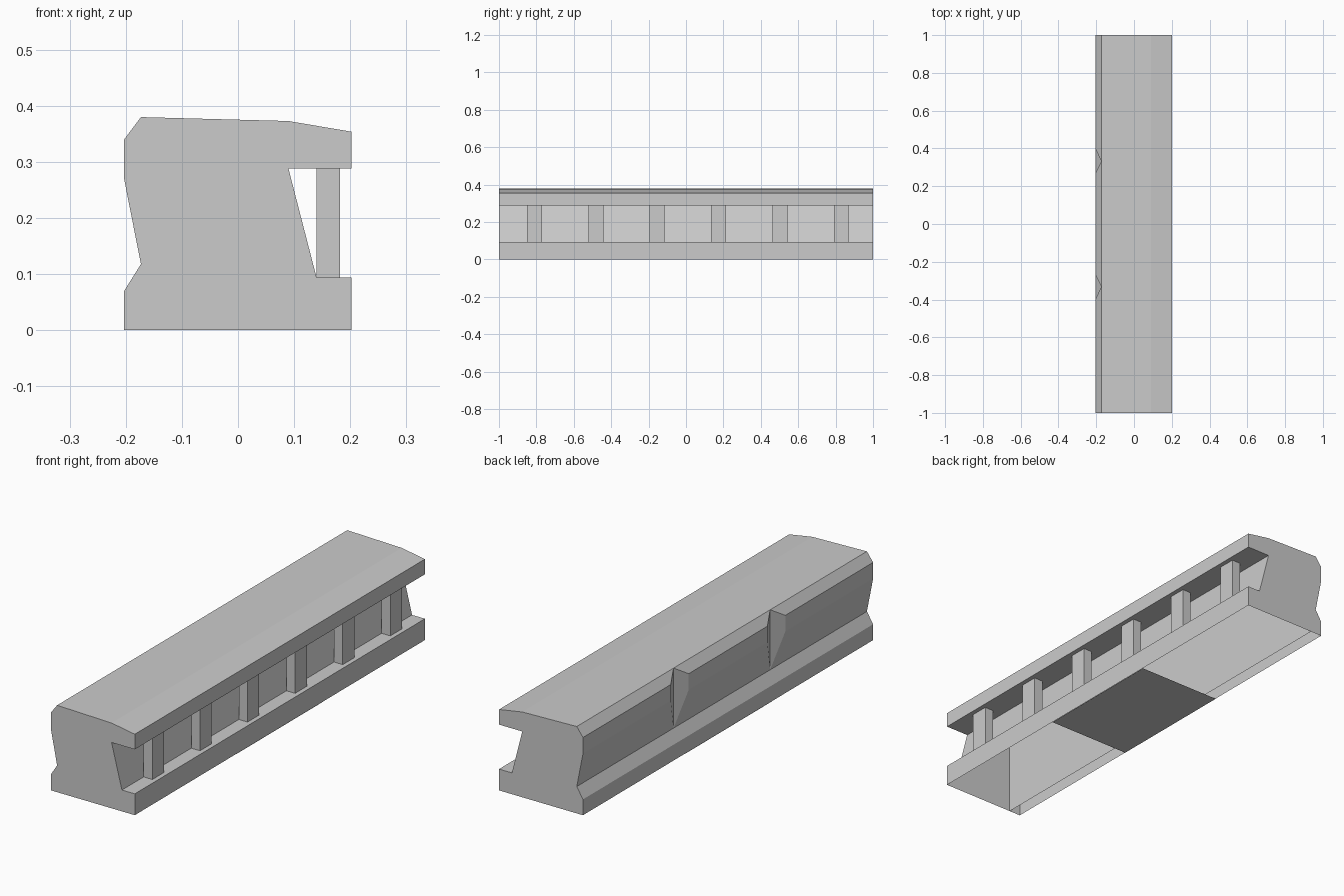
import bpy, bmesh

if "Cube" in bpy.data.objects:
    bpy.data.objects.remove(bpy.data.objects["Cube"])

def finish(bm, name, recalc=True):
    if recalc:
        bmesh.ops.recalc_face_normals(bm, faces=bm.faces)
    mesh = bpy.data.meshes.new(name)
    bm.to_mesh(mesh)
    bm.free()
    obj = bpy.data.objects.new(name, mesh)
    bpy.context.collection.objects.link(obj)
    return obj

def box(name, x0, x1, y0, y1, z0, z1):
    bm = bmesh.new()
    bmesh.ops.create_cube(bm, size=1)
    for v in bm.verts:
        v.co = ((x0 + x1) / 2 + v.co.x * (x1 - x0),
                (y0 + y1) / 2 + v.co.y * (y1 - y0),
                (z0 + z1) / 2 + v.co.z * (z1 - z0))
    return finish(bm, name)

def panel(name, corners):
    bm = bmesh.new()
    bm.faces.new([bm.verts.new(c) for c in corners])
    return finish(bm, name, False)

# Barrier body: one cross-section along y, open underneath, two V notches in the left bulge
INNER = -0.173
profile = [(-0.203, 0.001), (-0.203, 0.07), (INNER, 0.118), (-0.203, 0.27),
           (-0.203, 0.34), (INNER, 0.38), (0.09, 0.373), (0.202, 0.354),
           (0.202, 0.288), (0.09, 0.288), (0.14, 0.094), (0.202, 0.094), (0.202, 0.001)]
stations = [-1, -0.395, -0.333, -0.271, 0.271, 0.333, 0.395, 1]
centres = (2, 5)
bm = bmesh.new()
rings = []
for i, y in enumerate(stations):
    rings.append([bm.verts.new((INNER if i in centres and j in (3, 4) else x, y, z))
                  for j, (x, z) in enumerate(profile)])
for i in range(len(stations) - 1):
    for j in range(len(profile) - 1):
        a, b = rings[i][j], rings[i + 1][j]
        c, d = rings[i + 1][j + 1], rings[i][j + 1]
        notch = i in centres or i + 1 in centres
        if notch and j in (2, 4):
            if (i in centres) == (j == 2):
                faces = [(a, b, c), (a, c, d)]
            else:
                faces = [(a, b, d), (b, c, d)]
        else:
            faces = [(a, b, c, d)]
        for f in faces:
            bm.faces.new(f)
for ring in (rings[0], rings[-1]):
    bm.faces.new(ring)
finish(bm, "ledge_body")

# Inner wall and partial bottom plate seen from below
panel("inner_wall", [(-0.147, -1, 0.001), (-0.147, 1, 0.001),
                     (-0.147, 1, 0.375), (-0.147, -1, 0.375)])
panel("bottom_plate", [(-0.203, -0.3, 0), (-0.203, 0.3, 0),
                       (0.202, 0.3, 0), (0.202, -0.3, 0)])

# Row of small posts in the right-hand recess
for k in range(6):
    y = -0.81 + k * 0.328
    box(f"post_{k + 1}", 0.14, 0.182, y - 0.04, y + 0.04, 0.094, 0.288)
